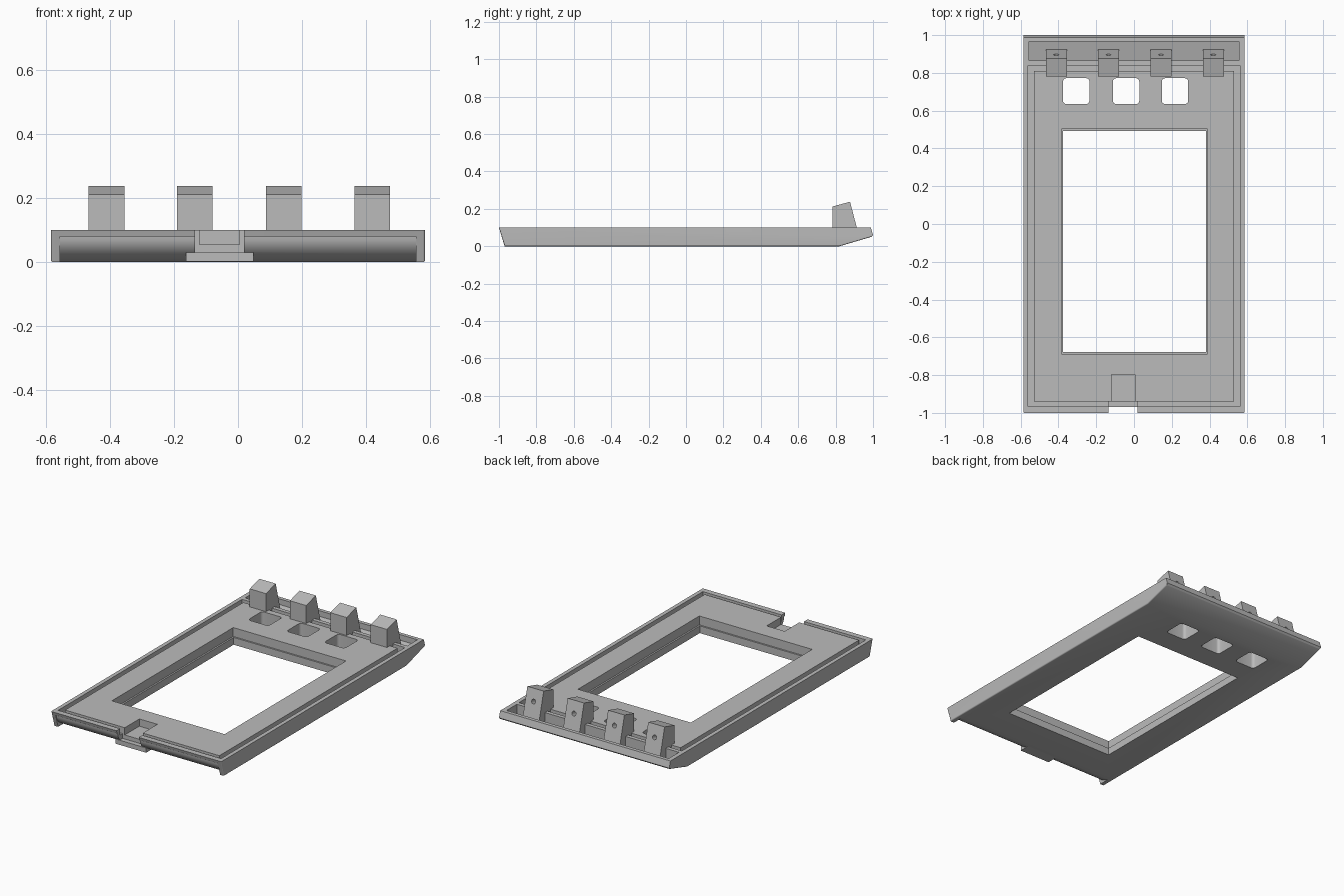
import bpy, bmesh, math
from mathutils import Vector

if "Cube" in bpy.data.objects:
    bpy.data.objects.remove(bpy.data.objects["Cube"])

grey = bpy.data.materials.new("plain grey")
grey.diffuse_color = (0.5, 0.5, 0.5, 1)
grey.use_nodes = True
grey.node_tree.nodes["Principled BSDF"].inputs["Base Color"].default_value = grey.diffuse_color


def add_object(name, bm):
    bmesh.ops.recalc_face_normals(bm, faces=bm.faces)
    mesh = bpy.data.meshes.new(name)
    bm.to_mesh(mesh)
    bm.free()
    mesh.materials.append(grey)
    ob = bpy.data.objects.new(name, mesh)
    bpy.context.collection.objects.link(ob)
    return ob


def prism_bm(profile, x0, x1):
    """Extrude a (y, z) profile along x."""
    bm = bmesh.new()
    base = bm.faces.new([bm.verts.new((x0, y, z)) for y, z in profile])
    ext = bmesh.ops.extrude_face_region(bm, geom=[base])["geom"]
    bmesh.ops.translate(bm, vec=(x1 - x0, 0, 0),
                        verts=[v for v in ext if isinstance(v, bmesh.types.BMVert)])
    bmesh.ops.recalc_face_normals(bm, faces=bm.faces)
    return bm


def box_bm(x0, x1, y0, y1, z0, z1):
    return prism_bm([(y0, z0), (y1, z0), (y1, z1), (y0, z1)], x0, x1)


def cut(ob, bm):
    """Subtract a shape from an object and discard the cutter."""
    tool = add_object("cutter", bm)
    tool.hide_render = True
    mod = ob.modifiers.new("cut", "BOOLEAN")
    mod.operation, mod.solver, mod.object = "DIFFERENCE", "EXACT", tool
    bpy.context.view_layer.objects.active = ob
    bpy.ops.object.modifier_apply(modifier=mod.name)
    bpy.data.objects.remove(tool)


def smooth(ob):
    bpy.ops.object.select_all(action="DESELECT")
    ob.select_set(True)
    bpy.context.view_layer.objects.active = ob
    bpy.ops.object.shade_smooth_by_angle(angle=math.radians(30))


# Panel: side profile with rounded lower sides and front corners
W = 0.585
bm = prism_bm([(-1, 0.1), (-0.97, 0), (0.82, 0), (0.99, 0.05),
               (1, 0.06), (0.988, 0.1)], -W, W)
rounded = []
for e in bm.edges:
    a, b = e.verts
    along = abs(a.co.x - b.co.x) < 1e-4
    low = max(a.co.z, b.co.z) < 0.055
    front = max(a.co.y, b.co.y) < -0.96
    if along and (low or front):
        rounded.append(e)
bmesh.ops.bevel(bm, geom=rounded, offset=0.026, segments=6, profile=0.5,
                affect="EDGES", clamp_overlap=True)
panel = add_object("panel", bm)

# Curved undercut on the front, leaving a thin fin at each side
arc = [(-0.88 - 0.108 * math.cos(t), 0.08 - 0.081 * math.sin(t))
       for t in [i * math.pi / 20 for i in range(11)]]
cut(panel, prism_bm([(-1.05, 0.08)] + arc + [(-0.88, -0.03), (-1.05, -0.03)],
                    -0.557, 0.557))

# Groove around the raised middle
for x0, x1, y0, y1 in [(-0.56, -0.53, -0.965, 0.84), (0.53, 0.56, -0.965, 0.84),
                       (-0.545, 0.545, -0.965, -0.94), (-0.545, 0.545, 0.81, 0.84)]:
    cut(panel, box_bm(x0, x1, y0, y1, 0.06, 0.15))

# Trough behind the groove with a sloping floor
cut(panel, prism_bm([(0.865, 0.04), (0.965, 0.065), (0.965, 0.15), (0.865, 0.15)],
                    -0.557, 0.557))

# Large window with a small ledge
cut(panel, box_bm(-0.385, 0.39, -0.688, 0.503, 0.045, 0.15))
cut(panel, box_bm(-0.375, 0.38, -0.678, 0.493, -0.05, 0.15))

# Three button openings with rounded corners
for x in (-0.306, -0.042, 0.217):
    bm = box_bm(x - 0.07, x + 0.07, 0.635, 0.772, -0.05, 0.15)
    upright = [e for e in bm.edges
               if abs(e.verts[0].co.z - e.verts[1].co.z) > 0.1]
    bmesh.ops.bevel(bm, geom=upright, offset=0.018, segments=4, profile=0.5,
                    affect="EDGES")
    cut(panel, bm)

# Front notch and the pocket behind it
cut(panel, box_bm(-0.135, 0.018, -1.1, -0.94, 0.03, 0.15))
cut(panel, box_bm(-0.12, 0.004, -0.95, -0.797, 0.055, 0.15))
smooth(panel)

# Latch tab under the notch
add_object("latch_tab", box_bm(-0.163, 0.048, -0.97, -0.89, 0.001, 0.03))

# Four wedge clips, each with a small hole in its sloping back
slope = Vector((0, 0.967, 0.256))
for i, x in enumerate((-0.411, -0.135, 0.143, 0.42)):
    clip = add_object(f"clip_{i + 1}", prism_bm(
        [(0.782, 0.05), (0.782, 0.212), (0.877, 0.238), (0.93, 0.035),
         (0.85, 0.035)], x - 0.056, x + 0.056))
    bm = bmesh.new()
    bmesh.ops.create_cone(bm, cap_ends=True, segments=20, radius1=0.014,
                          radius2=0.014, depth=0.1)
    bm.transform(slope.to_track_quat("Z", "Y").to_matrix().to_4x4())
    bmesh.ops.translate(bm, verts=bm.verts, vec=(x, 0.895, 0.165))
    cut(clip, bm)
    smooth(clip)
